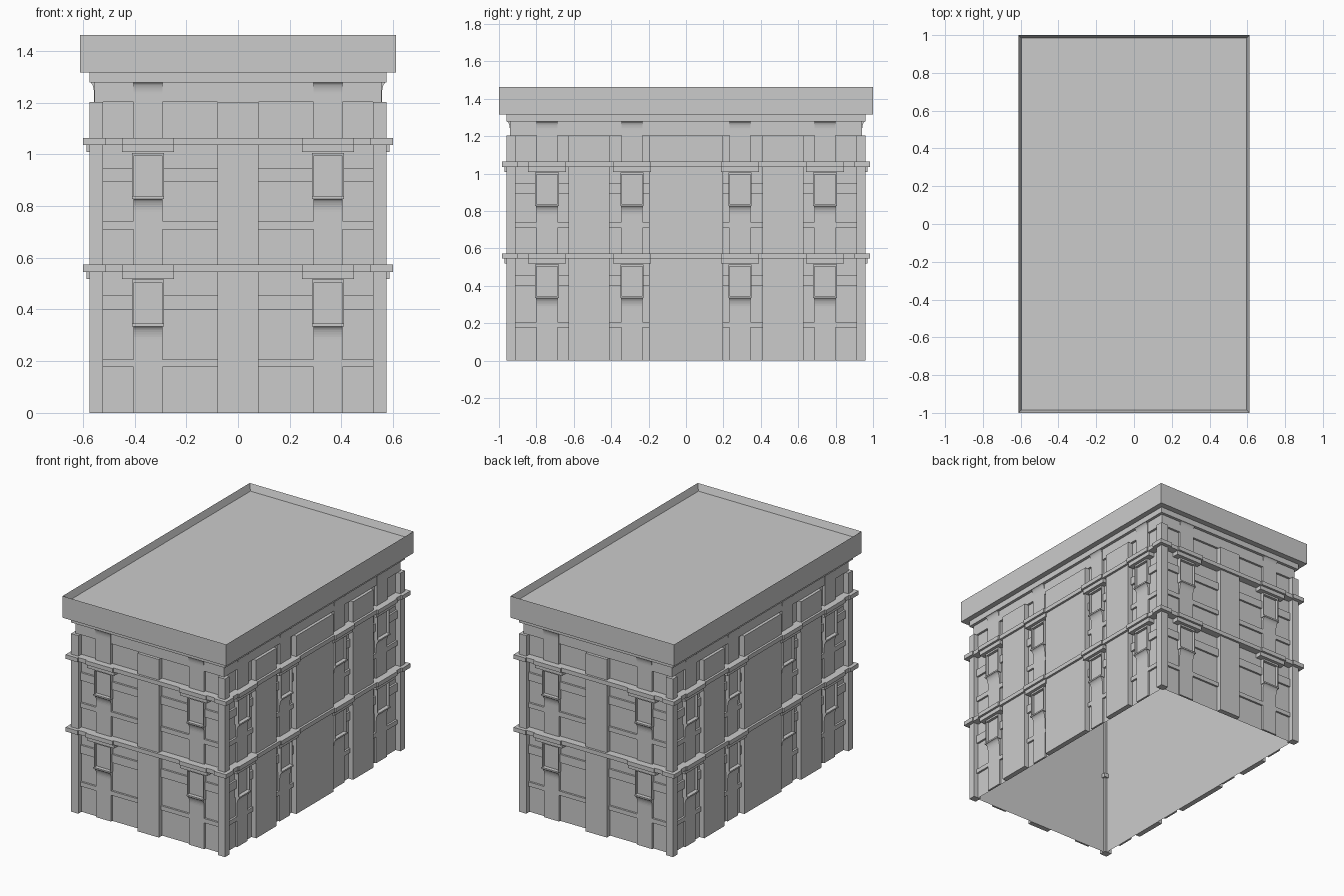
import bpy, bmesh, math
from mathutils import Matrix, Vector

if "Cube" in bpy.data.objects:
    bpy.data.objects.remove(bpy.data.objects["Cube"])

HX, HY = 0.575, 0.96      # outer pier planes
WALL = -0.035             # bay wall offset behind the piers
parts = {}


def part(name):
    if name not in parts:
        parts[name] = bmesh.new()
    return parts[name]


def prism(name, side, u0, u1, profile):
    """Extrude an (out, z) profile along one facade; open at the wall side."""
    dist = HY if side % 2 == 0 else HX
    rot = Matrix.Rotation(side * math.pi / 2, 3, 'Z')
    bm = part(name)
    a, b = [[bm.verts.new(rot @ Vector((u, -dist - o, z))) for o, z in profile]
            for u in (u0, u1)]
    for i in range(len(profile) - 1):
        bm.faces.new((a[i], b[i], b[i + 1], a[i + 1]))
    if len(profile) > 2:
        bm.faces.new(a)
        bm.faces.new(b[::-1])


def slab(name, side, u0, u1, z0, z1, out, back=WALL):
    prism(name, side, u0, u1, [(back, z0), (out, z0), (out, z1), (back, z1)])


def box(name, x0, x1, y0, y1, z0, z1):
    m = Matrix.Translation(((x0 + x1) / 2, (y0 + y1) / 2, (z0 + z1) / 2)) @ \
        Matrix.Diagonal((abs(x1 - x0), abs(y1 - y0), abs(z1 - z0), 1))
    bmesh.ops.create_cube(part(name), size=1, matrix=m)


def corbel(side, u0, u1, z0, z1, o0, o1, n=8):
    """Curved support flaring outward towards its top."""
    pts = [(WALL, z0)]
    for i in range(n + 1):
        t = i / n * math.pi / 2
        pts.append((o0 + (o1 - o0) * (1 - math.cos(t)), z0 + (z1 - z0) * math.sin(t)))
    prism("corbels", side, u0, u1, pts + [(WALL, z1)])


# Bays: (start, end, window start, window end), mirrored about the facade centre
front_bays = [(0.08, 0.522, 0.292, 0.404)]
side_bays = [(0.198, 0.408, 0.232, 0.345), (0.627, 0.912, 0.686, 0.80)]
# Storeys: lower ledge, upper ledge, strip start, sill and band heights
storeys = [dict(low=(0.178, 0.207), up=(0.40, 0.456), base=0.0, sill=0.335, band=0.545),
           dict(low=(0.71, 0.742), up=(0.893, 0.946), base=0.57, sill=0.828, band=1.036)]

for side in range(4):
    is_front = side % 2 == 0
    half = HX if is_front else HY
    # Central and intermediate piers
    spans = [(-0.08, 0.08)] if is_front else [(-0.198, 0.198), (0.408, 0.627), (-0.627, -0.408)]
    for u0, u1 in spans:
        slab("piers", side, u0, u1, 0, 1.203, 0)
    # Thin bay wall and the upper frieze
    prism("bay_walls", side, -half - WALL, half + WALL, [(WALL, 0), (WALL, 1.315)])
    slab("frieze", side, -half + 0.02, half - 0.02, 1.203, 1.278, -0.02)

    for b0, b1, w0, w1 in front_bays if is_front else side_bays:
        for s in (-1, 1):
            def put(name, u0, u1, z0, z1, out):
                slab(name, side, min(s * u0, s * u1), max(s * u0, s * u1), z0, z1, out)
            a, b = sorted((s * w0, s * w1))
            for st in storeys:
                sill, band = st["sill"], st["band"]
                # Wall ledges on either side of the window
                for u0, u1 in ((b0, w0), (w1, b1)):
                    put("wall_ledges", u0, u1, *st["low"], -0.022)
                    put("wall_ledges", u0, u1, *st["up"], -0.022)
                # Window strip, corbel, sill, jambs and head
                put("window_strips", w0, w1, st["base"], sill - 0.052, -0.022)
                corbel(side, a, b, sill - 0.052, sill, -0.022, 0.0)
                put("window_sills", w0 - 0.006, w1 + 0.006, sill, sill + 0.01, 0.0)
                for u in (w0 - 0.006, w1):
                    put("window_jambs", u, u + 0.006, sill + 0.01, band - 0.03, -0.008)
                put("window_panes", w0, w1, sill + 0.01, band - 0.042, -0.026)
                put("window_heads", w0, w1, band - 0.042, band - 0.03, -0.008)
                put("lintels", w0 - 0.045, w1 + 0.045, band - 0.027, band, 0.01)
                put("window_bands", w0 - 0.045, w1 + 0.045, band, band + 0.028, 0.025)
            # Strip and corbel under the cornice
            put("window_strips", w0, w1, 1.064, 1.235, -0.018)
            corbel(side, a, b, 1.235, 1.278, -0.018, -0.002)
    # Storey bands
    for st in storeys:
        slab("storey_bands", side, -half, half, st["band"], st["band"] + 0.028, 0.015)

# Corner piers with their band caps
for sx in (-1, 1):
    for sy in (-1, 1):
        box("corner_piers", sx * 0.522, sx * HX, sy * 0.912, sy * HY, 0, 1.203)
        for st in storeys:
            box("corner_bands", sx * 0.51, sx * 0.6, sy * 0.90, sy * 0.985,
                st["band"], st["band"] + 0.028)

# Cornice and roof slab with a shallow parapet
box("cornice", -HX, HX, -HY, HY, 1.278, 1.316)
box("roof", -0.612, 0.612, -1, 1, 1.316, 1.462)
bm = part("roof")
bm.normal_update()
top = max(bm.faces, key=lambda f: f.normal.z)
bmesh.ops.inset_region(bm, faces=[top], thickness=0.022)
bmesh.ops.translate(bm, verts=top.verts[:], vec=(0, 0, -0.045))

for name, bm in parts.items():
    mesh = bpy.data.meshes.new(name)
    bm.to_mesh(mesh)
    bm.free()
    bpy.context.collection.objects.link(bpy.data.objects.new(name, mesh))
